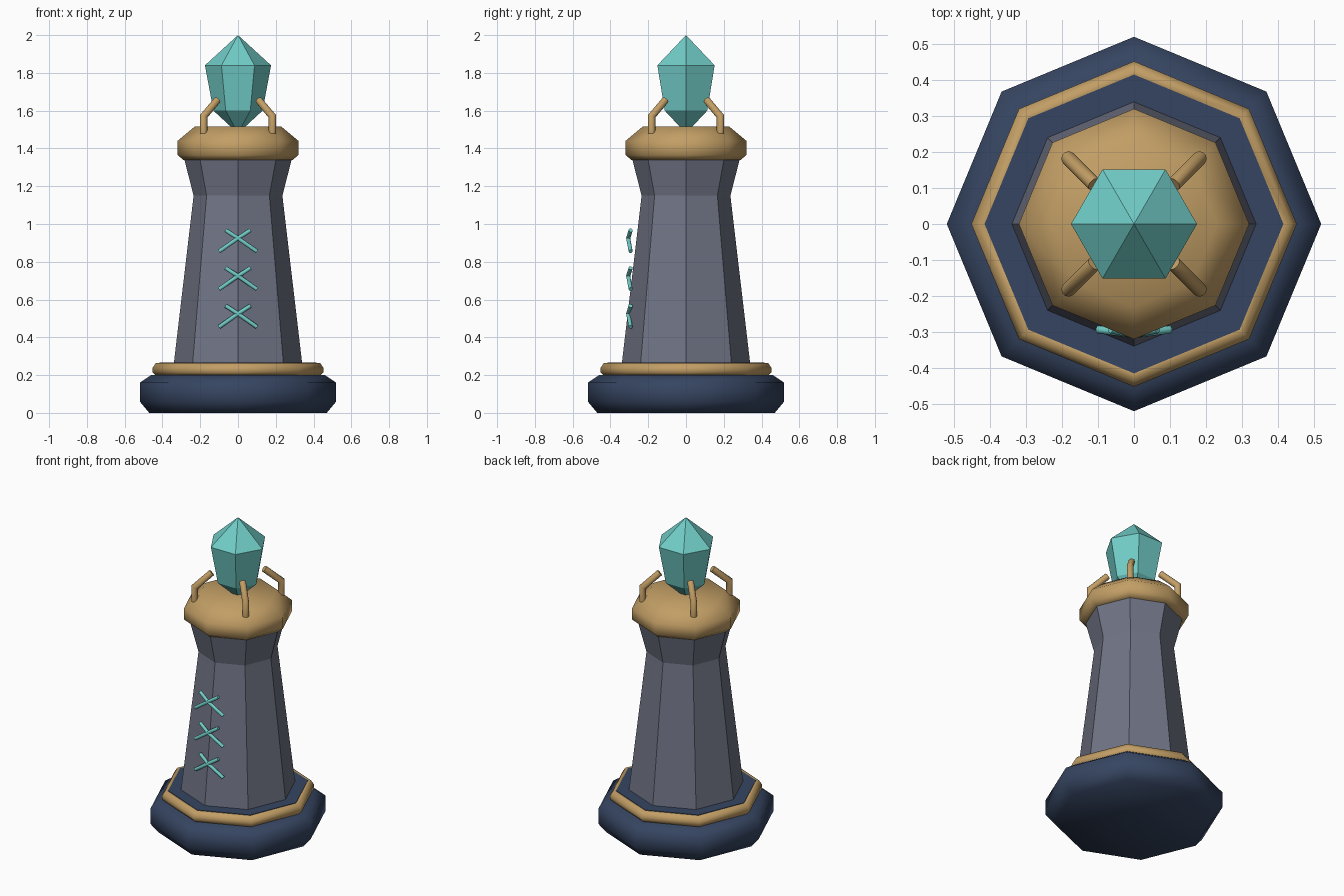
import bpy, bmesh, math
from mathutils import Vector

if "Cube" in bpy.data.objects:
    bpy.data.objects.remove(bpy.data.objects["Cube"])


def material(name, rgb):
    m = bpy.data.materials.new(name)
    m.diffuse_color = (*rgb, 1)
    m.use_nodes = True
    m.node_tree.nodes["Principled BSDF"].inputs["Base Color"].default_value = m.diffuse_color
    return m


navy = material("navy", (0.036, 0.059, 0.119))
gold = material("gold", (0.539, 0.342, 0.130))
stone = material("stone grey", (0.163, 0.175, 0.235))
teal = material("teal crystal", (0.165, 0.610, 0.575))


def finish(name, bm, mat, smooth):
    bmesh.ops.recalc_face_normals(bm, faces=bm.faces[:])
    mesh = bpy.data.meshes.new(name)
    bm.to_mesh(mesh)
    bm.free()
    mesh.materials.append(mat)
    for p in mesh.polygons:
        p.use_smooth = smooth
    ob = bpy.data.objects.new(name, mesh)
    bpy.context.collection.objects.link(ob)
    return ob


def lathe(name, profile, sides, mat, smooth=False, closed=False):
    """Revolve (radius, z) points; a zero radius makes a tip."""
    bm = bmesh.new()
    rings = []
    for r, z in profile:
        if r == 0:
            rings.append([bm.verts.new((0, 0, z))] * sides)
        else:
            rings.append([bm.verts.new((r * math.cos(math.tau * i / sides),
                                        r * math.sin(math.tau * i / sides), z))
                          for i in range(sides)])
    pairs = list(zip(rings, rings[1:]))
    if closed:
        pairs.append((rings[-1], rings[0]))
    for a, b in pairs:
        for i in range(sides):
            j = (i + 1) % sides
            bm.faces.new(list(dict.fromkeys((a[i], a[j], b[j], b[i]))))
    if not closed:
        for ring in (rings[0], rings[-1]):
            if ring[0] is not ring[1]:
                bm.faces.new(ring)
    return finish(name, bm, mat, smooth)


def tube(name, points, radius, sides, mat):
    """Sweep a round section along a planar bent path with mitred joints."""
    pts = [Vector(p) for p in points]
    dirs = [(b - a).normalized() for a, b in zip(pts, pts[1:])]
    side = dirs[0].cross(dirs[-1]).normalized()
    bm = bmesh.new()
    rings = []
    for k, p in enumerate(pts):
        d0, d1 = dirs[max(k - 1, 0)], dirs[min(k, len(dirs) - 1)]
        t = (d0 + d1).normalized()
        up = side.cross(t) / max(t.dot(d1), 0.5)
        rings.append([bm.verts.new(p + radius * (side * math.cos(math.tau * i / sides)
                                                 + up * math.sin(math.tau * i / sides)))
                      for i in range(sides)])
    for a, b in zip(rings, rings[1:]):
        for i in range(sides):
            j = (i + 1) % sides
            bm.faces.new((a[i], a[j], b[j], b[i]))
    bm.faces.new(rings[0])
    bm.faces.new(rings[-1])
    ob = finish(name, bm, mat, True)
    ob.data.set_sharp_from_angle(angle=math.radians(60))
    return ob


# Base, its raised step and the gold trim
lathe("base", [(0.47, 0), (0.52, 0.06), (0.52, 0.16), (0.46, 0.20)], 8, navy, True)
lathe("base_step", [(0.415, 0.19), (0.415, 0.267)], 8, navy)
lathe("base_trim", [(0.40, 0.198), (0.435, 0.198), (0.452, 0.215), (0.452, 0.238),
                    (0.435, 0.264), (0.40, 0.264)], 8, gold, True, closed=True)

# Column with flared head
lathe("column", [(0.34, 0.26), (0.235, 1.15), (0.285, 1.345)], 8, stone)

# Gold cap
lathe("cap", [(0.29, 1.34), (0.32, 1.365), (0.32, 1.44), (0.23, 1.515)], 8, gold, True)

# Crystal
lathe("crystal", [(0, 1.48), (0.13, 1.6), (0.175, 1.84), (0, 2.0)], 6, teal)

# Prongs holding the crystal
for n, (sx, sy) in enumerate([(1, 1), (-1, 1), (-1, -1), (1, -1)]):
    path = [(0.182, 1.48), (0.182, 1.57), (0.11, 1.655)]
    tube(f"prong_{n + 1}", [(sx * d, sy * d, z) for d, z in path], 0.02, 10, gold)

# Crossed rune strokes on the front
for n, z in enumerate((0.525, 0.725, 0.925)):
    for s, label in ((-1, "left"), (1, "right")):
        tube(f"rune_{n + 1}_{label}",
             [(s * 0.10, -0.293, z - 0.07), (0, -0.306, z), (-s * 0.065, -0.293, z + 0.042)],
             0.011, 8, teal)
